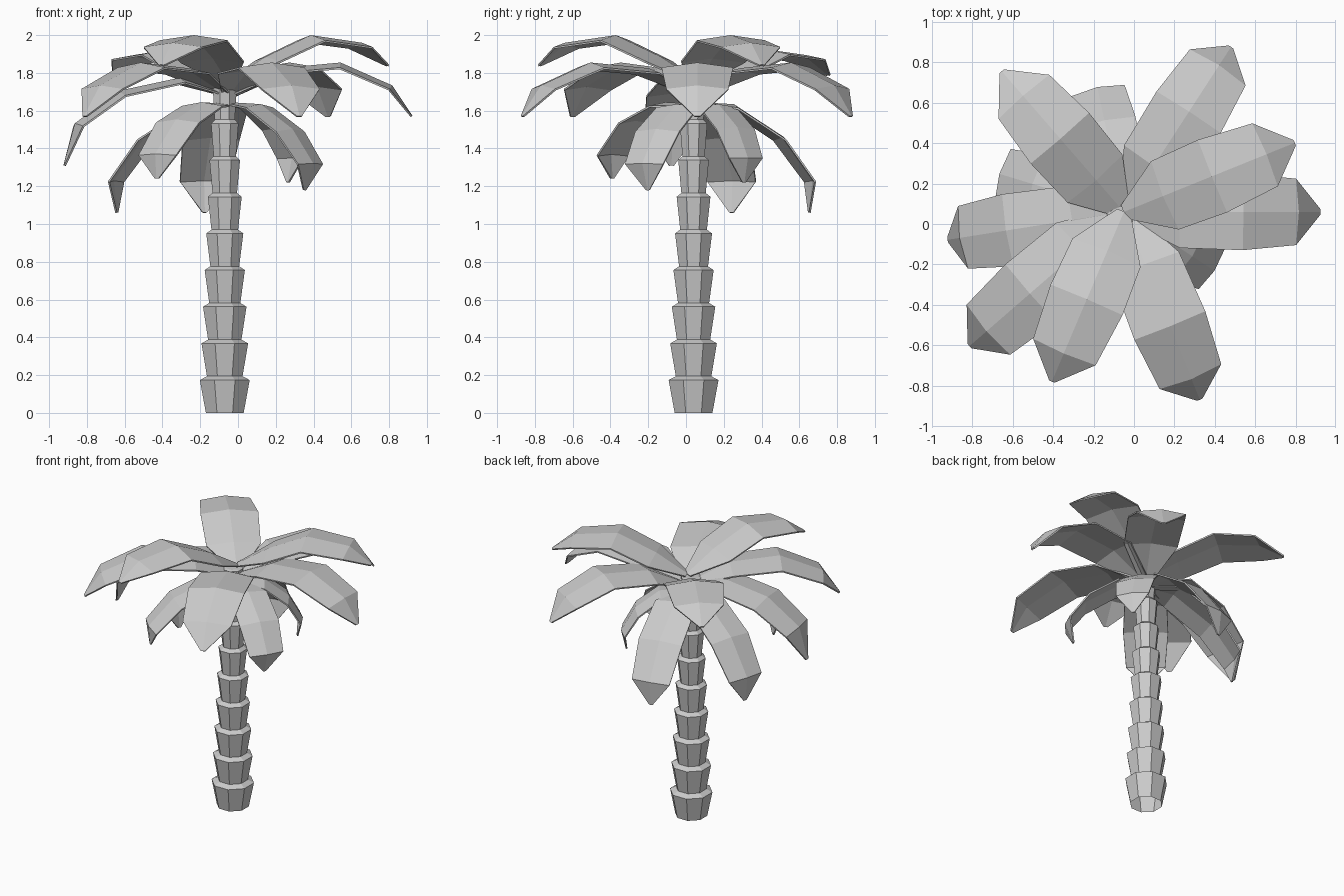
import bpy, bmesh, math
from mathutils import Vector

cube = bpy.data.objects.get("Cube")
if cube:
    bpy.data.objects.remove(cube)

TRUNK_AXIS = Vector((-0.07, 0.04, 0))
CROWN_AXIS = Vector((-0.05, 0.06, 0))

grey = bpy.data.materials.new("plain grey")
grey.use_nodes = True
grey.diffuse_color = (0.6, 0.6, 0.6, 1)
grey.node_tree.nodes["Principled BSDF"].inputs["Base Color"].default_value = (0.6, 0.6, 0.6, 1)


def finish(name, bm, location):
    bmesh.ops.recalc_face_normals(bm, faces=bm.faces)
    mesh = bpy.data.meshes.new(name)
    bm.to_mesh(mesh)
    bm.free()
    mesh.materials.append(grey)
    obj = bpy.data.objects.new(name, mesh)
    obj.location = location
    bpy.context.collection.objects.link(obj)
    return obj


# Trunk: stacked flaring eight-sided collars, narrowing upward, open below
def build_trunk(collars=9, sides=8, step=0.194):
    bm = bmesh.new()
    rings = []

    def ring(radius, z):
        r = radius / math.cos(math.pi / sides)
        angles = [(i + 0.5) * math.tau / sides for i in range(sides)]
        rings.append([bm.verts.new((r * math.cos(a), r * math.sin(a), z)) for a in angles])

    for i in range(collars):
        t = i / (collars - 1)
        low, high = 0.1 - 0.047 * t, 0.132 - 0.068 * t
        ring(low, i * step)
        ring(high, i * step + step - 0.02)
    ring(0.045, collars * step - 0.015)
    for a, b in zip(rings, rings[1:]):
        for i in range(sides):
            j = (i + 1) % sides
            bm.faces.new((a[i], a[j], b[j], b[i]))
    bm.faces.new(rings[-1])
    finish("trunk", bm, TRUNK_AXIS)


# Frond: a gently creased blade following a (radius, height) ridge line
def build_frond(name, azimuth, reach, ridge, width):
    a = math.radians(azimuth)
    out = Vector((math.cos(a), math.sin(a), 0))
    side = Vector((-math.sin(a), math.cos(a), 0))
    points = [out * r * reach + Vector((0, 0, z)) for r, z in ridge]
    spread = (0.2, 1.0, 1.06, 0.92, 0.08)
    bm = bmesh.new()
    rows = []
    for i, p in enumerate(points):
        along = (points[min(i + 1, 4)] - points[max(i - 1, 0)]).normalized()
        up = along.cross(side).normalized()
        w = width * spread[i]
        edge = p - up * w * 0.14
        rows.append([bm.verts.new(v) for v in (edge + side * w, p, edge - side * w)])
    for p, q in zip(rows, rows[1:]):
        for k in range(2):
            bm.faces.new((p[k], p[k + 1], q[k + 1], q[k]))
    obj = finish(name, bm, CROWN_AXIS)
    solid = obj.modifiers.new("thickness", "SOLIDIFY")
    solid.thickness = 0.01
    solid.offset = 0


build_trunk()

# Ridge lines from the raised top tier to the hanging bottom tier
raised = [(0.0, 1.75), (0.21, 1.88), (0.47, 1.995), (0.76, 1.955), (0.91, 1.84)]
raised_back = [(0.0, 1.71), (0.21, 1.81), (0.48, 1.92), (0.76, 1.89), (0.92, 1.79)]
arched = [(0.0, 1.68), (0.28, 1.82), (0.61, 1.85), (0.89, 1.73), (1.0, 1.57)]
sagging = [(0.0, 1.68), (0.26, 1.77), (0.59, 1.70), (0.82, 1.53), (0.88, 1.31)]
hanging = [(0.0, 1.64), (0.20, 1.63), (0.47, 1.46), (0.64, 1.23), (0.62, 1.06)]
short_left = [(0.0, 1.63), (0.22, 1.64), (0.43, 1.55), (0.60, 1.37), (0.59, 1.24)]
short_right = [(0.0, 1.64), (0.20, 1.63), (0.40, 1.50), (0.53, 1.32), (0.48, 1.18)]
short_back = [(0.0, 1.64), (0.18, 1.63), (0.34, 1.51), (0.43, 1.35), (0.40, 1.22)]

# Each frond is placed by (azimuth, reach)
tiers = [
    ("raised_frond", raised, 0.182, [(22, 1.0), (247, 1.0)]),
    ("raised_back_frond", raised_back, 0.18, [(131, 1.0)]),
    ("arched_frond", arched, 0.178, [(0, 0.97), (57, 0.97), (221, 1.01), (-68, 1.0)]),
    ("sagging_frond", sagging, 0.17, [(189, 1.0)]),
    ("hanging_frond", hanging, 0.145, [(102, 0.98), (163, 1.0)]),
    ("short_left_frond", short_left, 0.14, [(230, 1.0)]),
    ("short_right_frond", short_right, 0.13, [(-33, 1.0)]),
    ("short_back_frond", short_back, 0.12, [(38, 1.0)]),
]
for name, ridge, width, places in tiers:
    for n, (azimuth, reach) in enumerate(places, 1):
        build_frond(f"{name}_{n}", azimuth, reach, ridge, width)
